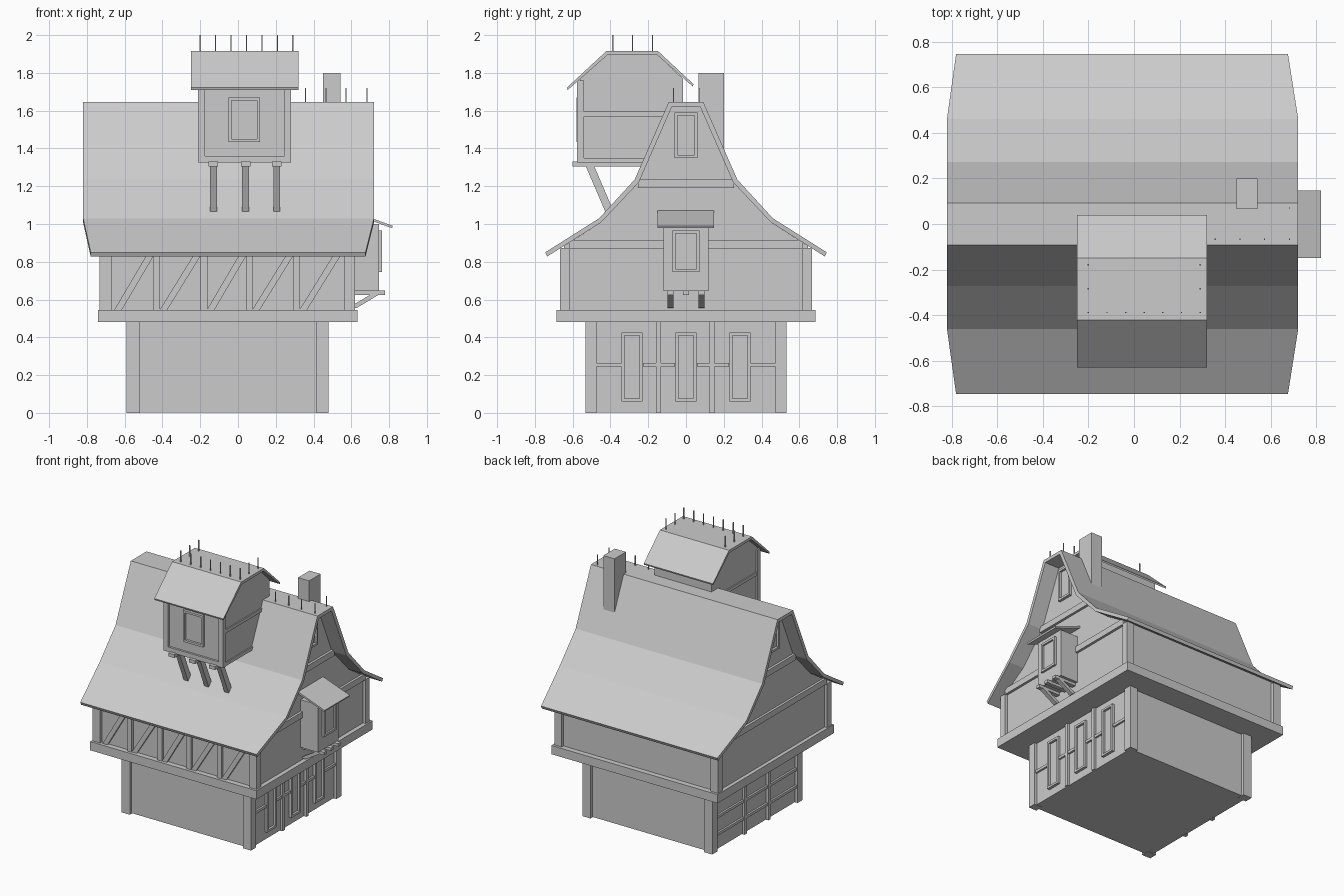
import bpy, bmesh
from mathutils import Vector

if "Cube" in bpy.data.objects:
    bpy.data.objects.remove(bpy.data.objects["Cube"])


def finish(name, bm):
    bmesh.ops.recalc_face_normals(bm, faces=bm.faces[:])
    me = bpy.data.meshes.new(name)
    bm.to_mesh(me)
    bm.free()
    ob = bpy.data.objects.new(name, me)
    bpy.context.collection.objects.link(ob)
    return ob


def box(name, x0, x1, y0, y1, z0, z1):
    bm = bmesh.new()
    bmesh.ops.create_cube(bm, size=1)
    for v in bm.verts:
        v.co = Vector((x1 if v.co.x > 0 else x0, y1 if v.co.y > 0 else y0, z1 if v.co.z > 0 else z0))
    return finish(name, bm)


def prism(name, pts, a, b, axis='X'):
    """Extrude a profile, (y,z) along X or (x,z) along Y."""
    bm = bmesh.new()
    put = (lambda p, t: (t, p[0], p[1])) if axis == 'X' else (lambda p, t: (p[0], t, p[1]))
    lo = [bm.verts.new(put(p, a)) for p in pts]
    hi = [bm.verts.new(put(p, b)) for p in pts]
    bm.faces.new(lo)
    bm.faces.new(hi)
    n = len(pts)
    for i in range(n):
        j = (i + 1) % n
        bm.faces.new((lo[i], lo[j], hi[j], hi[i]))
    return finish(name, bm)


def strut(name, p, q, w, a, b, axis='X'):
    """Slanted bar from p to q with horizontal width w."""
    h = w / 2
    prism(name, [(p[0] - h, p[1]), (p[0] + h, p[1]), (q[0] + h, q[1]), (q[0] - h, q[1])], a, b, axis)


def window(name, wall, out, c, w, z0, z1, axis='X', d=0.02):
    """Four-bar frame and a recessed pane on the wall facing along axis."""
    t = 0.016
    a, b = c - w / 2, c + w / 2

    def part(n, u0, u1, v0, v1, depth):
        s = sorted((wall - out * 0.005, wall + out * depth))
        if axis == 'X':
            box(n, s[0], s[1], u0, u1, v0, v1)
        else:
            box(n, u0, u1, s[0], s[1], v0, v1)
    part(name + "_jamb", a, a + t, z0, z1, d)
    part(name + "_jamb", b - t, b, z0, z1, d)
    part(name + "_sill", a + t, b - t, z0, z0 + t, d)
    part(name + "_head", a + t, b - t, z1 - t, z1, d)
    part(name + "_pane", a + t, b - t, z0 + t, z1 - t, 0.003)


def roof(name, outer, inner, xl, xr):
    """Roof shell; xl / xr give the end positions for every profile point."""
    bm = bmesh.new()
    rows = []
    for pts in (outer, inner):
        for xs in (xl, xr):
            rows.append([bm.verts.new((x, p[0], p[1])) for x, p in zip(xs, pts)])
    ol, orr, il, ir = rows
    for i in range(len(outer) - 1):
        for a, b in ((ol, orr), (il, ir), (ol, il), (orr, ir)):
            bm.faces.new((a[i], a[i + 1], b[i + 1], b[i]))
    for i in (0, -1):
        bm.faces.new((ol[i], orr[i], ir[i], il[i]))
    return finish(name, bm)


def sym(half):
    return half + [(-y, z) for y, z in reversed(half)]


# Ground floor
box("ground_floor", -0.57, 0.46, -0.51, 0.51, 0.003, 0.5)
for x0, x1 in ((-0.59, -0.52), (0.415, 0.48)):
    for y0, y1 in ((-0.533, -0.473), (0.473, 0.533)):
        box("ground_post", x0, x1, y0, y1, 0, 0.48)
for y in (-0.145, 0.137):
    box("side_stud", 0.45, 0.478, y - 0.0135, y + 0.0135, 0, 0.48)
    box("side_stud", -0.588, -0.56, y - 0.0135, y + 0.0135, 0, 0.48)
for y0, y1 in ((-0.473, -0.342), (-0.228, -0.057), (0.057, 0.228), (0.342, 0.473)):
    box("side_rail", 0.45, 0.474, y0, y1, 0.245, 0.265)
for z in (0.12, 0.25, 0.38):
    box("left_rail", -0.584, -0.56, -0.473, 0.473, z - 0.01, z + 0.01)
for y in (-0.285, 0, 0.285):
    window("ground_window", 0.46, 1, y, 0.112, 0.06, 0.425)

# Jetty and upper floor with gables
box("jetty", -0.74, 0.632, -0.685, 0.685, 0.48, 0.545)
inner = sym([(-0.735, 0.828), (-0.45, 1.008), (-0.25, 1.22), (-0.075, 1.62)])
outer = sym([(-0.745, 0.85), (-0.46, 1.03), (-0.272, 1.235), (-0.092, 1.645)])
prism("upper_floor", sym([(-0.645, 0.545), (-0.645, 0.884), (-0.45, 1.008), (-0.25, 1.22), (-0.075, 1.62)]),
      -0.712, 0.6)
for x0, x1 in ((-0.732, -0.67), (0.56, 0.62)):
    for s in (-1, 1):
        y0, y1 = sorted((s * 0.667, s * 0.617))
        box("upper_post", x0, x1, y0, y1, 0.545, 0.872)
for x0, x1 in ((-0.73, -0.705), (0.595, 0.618)):
    box("gable_beam", x0, x1, -0.62, 0.62, 0.87, 0.915)
    box("collar_beam", x0, x1, -0.255, 0.255, 1.19, 1.235)
for wall, out in ((0.6, 1), (-0.712, -1)):
    window("attic_window", wall, out, 0, 0.12, 1.35, 1.59)

# Front timber framing
xs = [-0.67, -0.43, -0.18, 0.06, 0.31, 0.56]
for x in xs[1:-1]:
    box("front_stud", x - 0.018, x + 0.018, -0.665, -0.64, 0.545, 0.872)
for a, b in zip(xs, xs[1:]):
    strut("front_brace", (a + 0.035, 0.545), (b - 0.02, 0.86), 0.04, -0.661, -0.64, 'Y')

# Main roof, narrowing at the eaves
roof("main_roof", outer, inner,
     [-0.78] + [-0.82] * 6 + [-0.78], [0.675] + [0.72] * 6 + [0.675])
box("chimney", 0.45, 0.542, 0.065, 0.2, 1.3, 1.8)

# Oriel window on the right gable
box("oriel", 0.59, 0.746, -0.12, 0.12, 0.645, 1.0)
prism("oriel_roof", [(0.595, 1.058), (0.595, 1.072), (0.82, 0.99), (0.815, 0.978)], -0.15, 0.147, 'Y')
window("oriel_window", 0.746, 1, 0, 0.145, 0.745, 0.965, d=0.016)
for y in (-0.083, 0, 0.083):
    box("oriel_joist", 0.59, 0.778, y - 0.016, y + 0.016, 0.625, 0.647)
    if y:
        strut("oriel_bracket", (0.605, 0.555), (0.725, 0.627), 0.045, y - 0.016, y + 0.016, 'Y')

# Dormer body
prism("dormer", [(-0.56, 1.325), (-0.56, 1.768), (-0.415, 1.897), (-0.152, 1.897), (-0.015, 1.768), (-0.015, 1.325)],
      -0.2, 0.27)
for x0, x1 in ((-0.211, -0.175), (0.245, 0.281)):
    box("dormer_post", x0, x1, -0.577, -0.54, 1.325, 1.76)
box("dormer_sill", -0.175, 0.245, -0.575, -0.55, 1.325, 1.36)
for x0, x1 in ((-0.209, -0.19), (0.26, 0.279)):
    box("dormer_rail", x0, x1, -0.54, -0.015, 1.57, 1.595)
    box("dormer_base", x0, x1, -0.54, -0.1, 1.325, 1.35)
window("dormer_window", -0.56, -1, 0.033, 0.165, 1.435, 1.67, 'Y')

# Dormer roof
d_out = [(-0.63, 1.722), (-0.42, 1.917), (-0.15, 1.917), (0.04, 1.74)]
d_in = [(-0.626, 1.71), (-0.413, 1.897), (-0.155, 1.897), (0.036, 1.728)]
roof("dormer_roof", d_out, d_in, [-0.25] * 4, [0.32] * 4)

# Dormer supports
for x in (-0.13, 0.04, 0.205):
    box("dormer_joist", x - 0.025, x + 0.025, -0.6, -0.2, 1.305, 1.33)
    strut("dormer_brace", (-0.51, 1.31), (-0.39, 1.03), 0.045, x - 0.018, x + 0.018)


# Ridge spikes
def spike(x, y, z0, z1):
    box("ridge_spike", x - 0.003, x + 0.003, y - 0.003, y + 0.003, z0, z1)


for i in range(7):
    spike(-0.2 + i * 0.0817, -0.388, 1.91, 2.0)
for x in (-0.2, 0.29):
    for y in (-0.284, -0.178):
        spike(x, y, 1.91, 2.0)
for x, y in ((0.357, -0.067), (0.465, -0.067), (0.572, -0.067), (0.682, -0.067), (0.682, 0.07)):
    spike(x, y, 1.64, 1.72)
